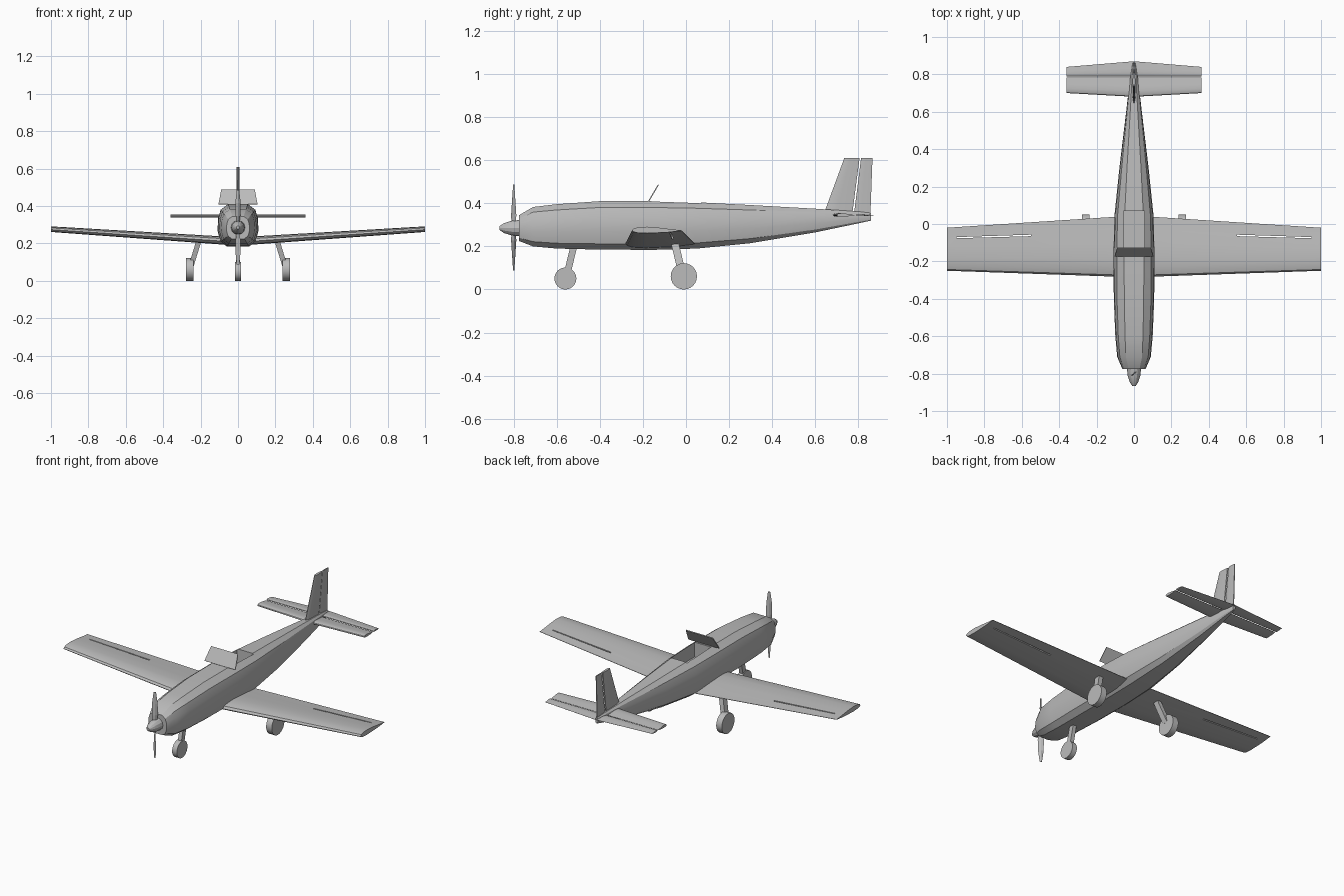
import bpy, bmesh, math
from mathutils import Vector, Matrix

if "Cube" in bpy.data.objects:
    bpy.data.objects.remove(bpy.data.objects["Cube"])

grey = bpy.data.materials.new("plain_grey")
grey.diffuse_color = (0.5, 0.5, 0.5, 1)
grey.use_nodes = True
grey.node_tree.nodes["Principled BSDF"].inputs["Base Color"].default_value = grey.diffuse_color


def finish(name, bm, smooth=True):
    bmesh.ops.recalc_face_normals(bm, faces=bm.faces)
    me = bpy.data.meshes.new(name)
    bm.to_mesh(me)
    bm.free()
    me.materials.append(grey)
    ob = bpy.data.objects.new(name, me)
    bpy.context.collection.objects.link(ob)
    bpy.ops.object.select_all(action='DESELECT')
    ob.select_set(True)
    bpy.context.view_layer.objects.active = ob
    if smooth:
        bpy.ops.object.shade_smooth_by_angle(angle=math.radians(25))
    return ob


def loft(name, rings, smooth=True):
    """Skin a list of equal-length point rings and cap both ends."""
    bm = bmesh.new()
    vs = [[bm.verts.new(p) for p in r] for r in rings]
    n = len(vs[0])
    for a, b in zip(vs, vs[1:]):
        for i in range(n):
            j = (i + 1) % n
            bm.faces.new((a[i], a[j], b[j], b[i]))
    bm.faces.new(vs[0])
    bm.faces.new(vs[-1])
    return finish(name, bm, smooth)


def box(name, x0, x1, y0, y1, z0, z1):
    return loft(name, [[(x0, y0, z), (x1, y0, z), (x1, y1, z), (x0, y1, z)] for z in (z0, z1)], False)


def cut(ob, cutter):
    m = ob.modifiers.new("cut", 'BOOLEAN')
    m.operation, m.object, m.solver = 'DIFFERENCE', cutter, 'EXACT'
    bpy.ops.object.select_all(action='DESELECT')
    ob.select_set(True)
    bpy.context.view_layer.objects.active = ob
    bpy.ops.object.modifier_apply(modifier=m.name)
    bpy.data.objects.remove(cutter, do_unlink=True)


def strut(name, a, b, wx, wy):
    """Tapering-free leg with a rectangular section from a to b."""
    return loft(name, [[(p[0] + sx * wx, p[1] + sy * wy, p[2])
                        for sx, sy in ((-1, -1), (1, -1), (1, 1), (-1, 1))] for p in (a, b)], False)


def wheel(name, x, y, r, w):
    bm = bmesh.new()
    bmesh.ops.create_cone(bm, cap_ends=True, segments=24, radius1=r, radius2=r, depth=w,
                          matrix=Matrix.Translation((x, y, r)) @ Matrix.Rotation(math.pi / 2, 4, 'Y'))
    return finish(name, bm)


# Fuselage: y, half width, bottom, top
stations = [(-0.775, 0.062, 0.225, 0.345), (-0.71, 0.090, 0.200, 0.383), (-0.60, 0.100, 0.190, 0.396),
            (-0.40, 0.108, 0.185, 0.410), (-0.15, 0.110, 0.184, 0.410), (0.05, 0.104, 0.190, 0.405),
            (0.30, 0.078, 0.215, 0.392), (0.60, 0.042, 0.265, 0.375), (0.80, 0.019, 0.307, 0.362),
            (0.86, 0.008, 0.320, 0.355)]
half = [(0.55, 0.0), (0.86, 0.12), (1.0, 0.38), (0.96, 0.68), (0.84, 0.87), (0.48, 1.0)]
section = half + [(-x, t) for x, t in reversed(half)]
fuselage = loft("fuselage", [[(x * w, y, lo + t * (hi - lo)) for x, t in section]
                             for y, w, lo, hi in stations])
cut(fuselage, box("cockpit_cutter", -0.055, 0.055, -0.16, 0.07, 0.32, 0.5))

# Windscreen: thin tilted plate
loft("windscreen", [[(-w, y, z), (w, y, z), (w, y + 0.004, z - 0.003), (-w, y + 0.004, z - 0.003)]
                    for w, y, z in ((0.104, -0.175, 0.412), (0.090, -0.13, 0.488))], False)

# Wings: one lofted aerofoil with dihedral
foil = [(0, 0), (0.03, 0.3), (0.12, 0.5), (0.3, 0.58), (0.55, 0.42), (0.8, 0.18), (1, 0.02),
        (1, -0.04), (0.7, -0.3), (0.3, -0.42), (0.1, -0.35), (0.03, -0.2)]


def foil_ring(x, y0, y1, z, t):
    return [(x, y0 + u * (y1 - y0), z + v * t) for u, v in foil]


wing = loft("wing", [foil_ring(-1, -0.25, -0.02, 0.274, 0.030), foil_ring(0, -0.285, 0.045, 0.207, 0.045),
                     foil_ring(1, -0.25, -0.02, 0.274, 0.030)])
# Aileron gaps
for s in (-1, 1):
    cut(wing, loft("aileron_cutter", [[(s * x, y - w, 0.1), (s * x, y + w, 0.1), (s * x, y + w, 0.4),
                                       (s * x, y - w, 0.4)]
                                      for x, y, w in ((0.55, -0.061, 0.004), (0.95, -0.073, 0.003))], False))

# Tailplane and elevator on each side of the hinge
for name, r0, r1, t0, t1, z, th in (("tailplane", 0.68, 0.783, 0.70, 0.783, 0.345, 0.016),
                                    ("elevator", 0.789, 0.87, 0.789, 0.84, 0.345, 0.010)):
    loft(name, [foil_ring(-0.36, t0, t1, z, th), foil_ring(0, r0, r1, z, th),
                foil_ring(0.36, t0, t1, z, th)])


def upright(name, base, tip, t):
    """Symmetric vertical surface; base and tip are (front y, rear y, z front, z rear)."""
    prof = [(0, 0.1), (0.15, 0.4), (0.4, 0.5), (1, 0.25)]
    ring = prof + [(u, -v) for u, v in reversed(prof)]
    return loft(name, [[(v * t, a + u * (b - a), za + u * (zb - za)) for u, v in ring]
                       for a, b, za, zb in (base, tip)])


upright("fin", (0.645, 0.772, 0.365, 0.350), (0.735, 0.806, 0.61, 0.61), 0.016)
upright("rudder", (0.780, 0.856, 0.350, 0.340), (0.813, 0.866, 0.61, 0.61), 0.009)

# Spinner
loft("spinner", [[(r * math.cos(a * math.pi / 6), y, 0.285 + r * math.sin(a * math.pi / 6)) for a in range(12)]
                 for y, r in ((-0.77, 0.038), (-0.81, 0.034), (-0.845, 0.023), (-0.866, 0.009))])

# Propeller: two twisted blades
for s, name in ((1, "upper_blade"), (-1, "lower_blade")):
    rings = []
    for r, w, deg in ((0.01, 0.012, 60), (0.06, 0.017, 45), (0.13, 0.016, 28), (0.20, 0.007, 18)):
        c, d = math.cos(math.radians(deg)), math.sin(math.radians(deg))
        rings.append([(s * (u * c - v * d), -0.80 + u * d + v * c, 0.287 + s * r)
                      for u, v in ((-w, 0), (0, -0.003), (w, 0), (0, 0.003))])
    loft(name, rings, False)

# Landing gear
wheel("nose_wheel", 0, -0.56, 0.051, 0.032)
strut("nose_leg", (0, -0.555, 0.06), (0, -0.515, 0.225), 0.012, 0.016)
for s, side in ((-1, "left"), (1, "right")):
    wheel(side + "_main_wheel", s * 0.258, -0.01, 0.061, 0.038)
    strut(side + "_main_leg", (s * 0.252, -0.018, 0.075), (s * 0.205, -0.055, 0.228), 0.014, 0.018)
